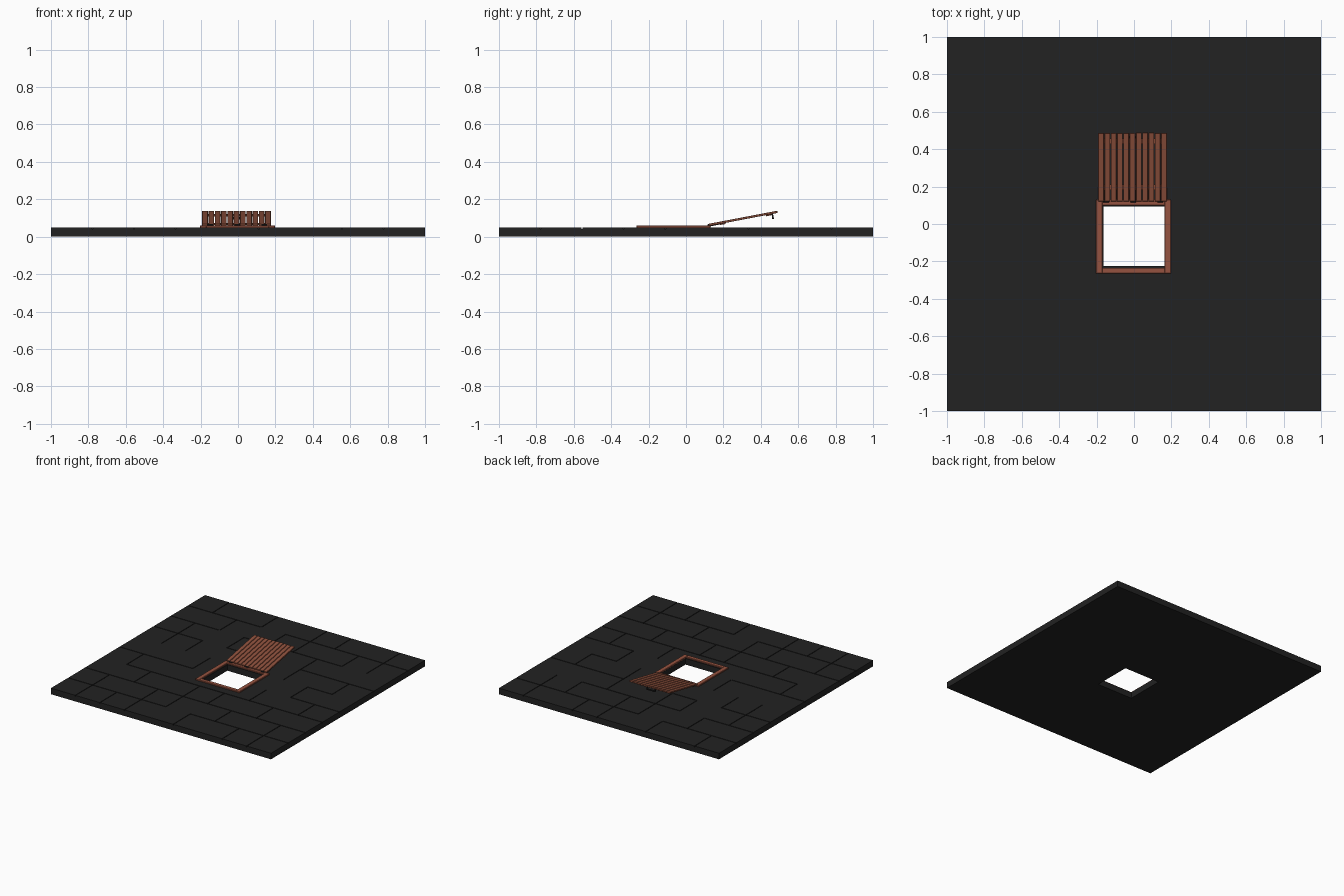
import bpy, bmesh, math, random
from mathutils import Matrix, Vector

if "Cube" in bpy.data.objects:
    bpy.data.objects.remove(bpy.data.objects["Cube"])

random.seed(4)


def material(name, rgb):
    m = bpy.data.materials.new(name)
    m.diffuse_color = (*rgb, 1)
    m.use_nodes = True
    m.node_tree.nodes["Principled BSDF"].inputs["Base Color"].default_value = m.diffuse_color
    return m


STONE = material("dark stone", (0.016, 0.016, 0.016))
WOOD = material("frame wood", (0.30, 0.085, 0.05))
PLANK = material("plank wood", (0.26, 0.078, 0.044))
IRON = material("black iron", (0.012, 0.012, 0.012))


def finish(name, bm, mat):
    me = bpy.data.meshes.new(name)
    bm.normal_update()
    bm.to_mesh(me)
    bm.free()
    me.materials.append(mat)
    ob = bpy.data.objects.new(name, me)
    bpy.context.collection.objects.link(ob)
    return ob


def box(name, lo, hi, mat, bevel=0.0, matrix=None):
    lo, hi = Vector(lo), Vector(hi)
    bm = bmesh.new()
    bmesh.ops.create_cube(bm, size=1)
    for v in bm.verts:
        v.co = (lo + hi) / 2 + Vector(a * b for a, b in zip(v.co, hi - lo))
    if bevel:
        bmesh.ops.bevel(bm, geom=bm.edges[:], offset=bevel, segments=1, affect='EDGES')
    ob = finish(name, bm, mat)
    if matrix:
        ob.matrix_world = matrix
    return ob


def rod(name, centre, radius, length, mat, matrix=None):
    bm = bmesh.new()
    bmesh.ops.create_cone(bm, cap_ends=True, segments=10, radius1=radius, radius2=radius, depth=length,
                          matrix=Matrix.Translation(centre) @ Matrix.Rotation(math.pi / 2, 4, 'Y'))
    ob = finish(name, bm, mat)
    if matrix:
        ob.matrix_world = matrix
    return ob


# Paved floor: columns on an uneven grid, lowered where a joint runs
TOP, JOINT, HALF = 0.05, 0.042, 0.003
HX, HY0, HY1 = 0.162, -0.225, 0.093
lines = [-1 + 2 * k / 9 for k in range(1, 9)]
across = ["111011111", "110111100", "110100111", "000000010",
          "111000011", "011111111", "111111111", "111101111"]   # back to front
along = ["101101011", "010100101", "101010011", "011000110",
         "110000101", "101101010", "010010101", "110101011"]    # left to right


def cuts(extra):
    return sorted([-1, 1] + extra + [l + s * HALF for l in lines for s in (-1, 1)])


xs, ys = cuts([-HX, HX]), cuts([HY0, HY1])


def near(v):
    return next((k for k, l in enumerate(lines) if abs(v - l) < HALF), None)


def height(i, j):
    if not (0 <= i < len(xs) - 1 and 0 <= j < len(ys) - 1):
        return 0
    x, y = (xs[i] + xs[i + 1]) / 2, (ys[j] + ys[j + 1]) / 2
    if abs(x) < HX and HY0 < y < HY1:
        return 0
    col, row = min(8, int((x + 1) * 4.5)), min(8, int((1 - y) * 4.5))
    kx, ky = near(x), near(y)
    if kx is not None and along[kx][row] == "1":
        return JOINT
    if ky is not None and across[7 - ky][col] == "1":
        return JOINT
    return TOP


bm = bmesh.new()


def quad(*pts):
    bm.faces.new([bm.verts.new(p) for p in pts])


for i in range(-1, len(xs) - 1):
    for j in range(-1, len(ys) - 1):
        h, hr, hb = height(i, j), height(i + 1, j), height(i, j + 1)
        x0, x1, y0, y1 = xs[max(i, 0)], xs[i + 1], ys[max(j, 0)], ys[j + 1]
        if h:
            quad((x0, y0, h), (x1, y0, h), (x1, y1, h), (x0, y1, h))
            quad((x0, y0, 0), (x0, y1, 0), (x1, y1, 0), (x1, y0, 0))
        if h != hr:
            quad((x1, y0, hr), (x1, y1, hr), (x1, y1, h), (x1, y0, h))
        if h != hb:
            quad((x0, y1, h), (x1, y1, h), (x1, y1, hb), (x0, y1, hb))
bmesh.ops.remove_doubles(bm, verts=bm.verts[:], dist=1e-5)
bmesh.ops.recalc_face_normals(bm, faces=bm.faces[:])
finish("stone_floor", bm, STONE)

# Wooden frame around the opening
box("frame_left", (-0.203, -0.265, 0.04), (-0.168, 0.13, 0.06), WOOD, 0.002)
box("frame_right", (0.163, -0.265, 0.04), (0.198, 0.13, 0.06), WOOD, 0.002)
box("frame_front", (-0.17, -0.265, 0.04), (0.165, -0.234, 0.06), WOOD, 0.002)
box("frame_back", (-0.17, 0.1, 0.04), (0.165, 0.13, 0.06), WOOD, 0.002)

# Open lid, tilted back about its hinge line (local y runs along the planks)
LID = Matrix.Translation((-0.008, 0.122, 0.06)) @ Matrix.Rotation(math.radians(10.8), 4, 'X')
PITCH = 0.0337
for k in range(11):
    x = (k - 5) * PITCH
    w = PITCH / 2 - 0.002
    end = 0.372 + random.uniform(-0.002, 0.002)
    box(f"lid_plank_{k + 1}", (x - w, 0, -0.003), (x + w, end, 0.009), PLANK, 0.0015, LID)

# Battens, handle and hinges
for n, y in (("near", 0.06), ("far", 0.31)):
    box(f"lid_batten_{n}", (-0.17, y, -0.009), (0.17, y + 0.03, -0.003), PLANK, 0, LID)
rod("handle_bar", (0, 0.345, -0.026), 0.006, 0.08, IRON, LID)
for s in (-1, 1):
    box("handle_post", (s * 0.036 - 0.004, 0.341, -0.026), (s * 0.036 + 0.004, 0.349, 0), IRON, 0, LID)
for k, x in enumerate((-0.15, -0.005, 0.14)):
    rod(f"hinge_pin_{k + 1}", (x, 0.121, 0.063), 0.006, 0.03, IRON)
    box(f"hinge_strap_{k + 1}", (x - 0.008, 0, -0.006), (x + 0.024, 0.06, -0.003), IRON, 0, LID)
